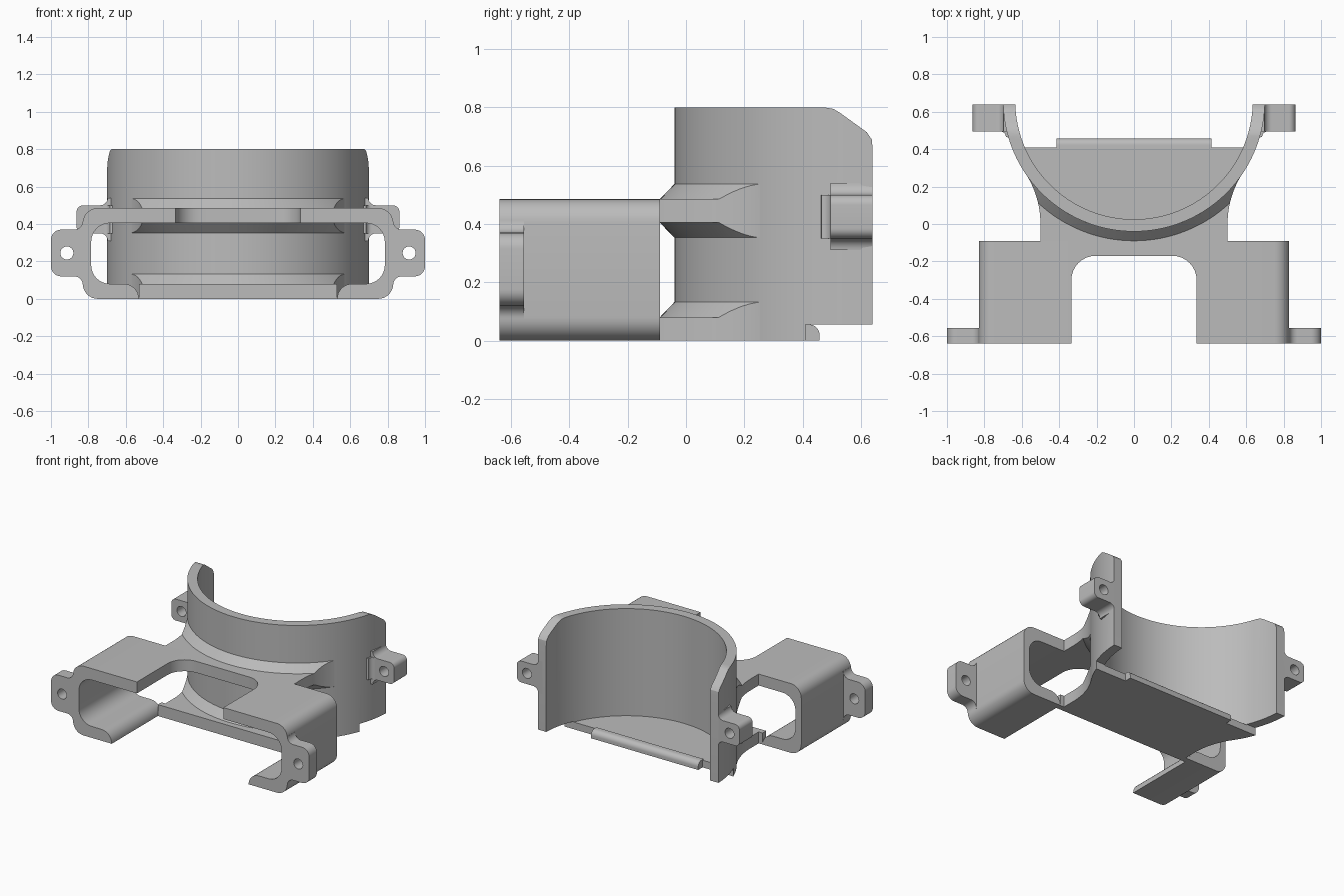
import bpy
import bmesh
from math import cos, sin, radians, asin, degrees

cube = bpy.data.objects.get("Cube")
if cube:
    bpy.data.objects.remove(cube, do_unlink=True)

grey = bpy.data.materials.new("light_grey_plastic")
grey.use_nodes = True
colour = (0.5, 0.5, 0.5, 1)
grey.diffuse_color = colour
grey.node_tree.nodes["Principled BSDF"].inputs["Base Color"].default_value = colour

CY = 0.66                 # y of the ring axis
R_OUT, R_IN = 0.70, 0.635
FRONT, BACK = -0.64, 0.64
NECK_Y = -0.09            # rear edge of the side channels
parts, cutters = [], []


def arc(cx, cy, r, a0, a1, n=8):
    return [(cx + r * cos(radians(a0 + (a1 - a0) * i / n)),
             cy + r * sin(radians(a0 + (a1 - a0) * i / n))) for i in range(n + 1)]


def add_object(name, bm, cutter=False):
    bmesh.ops.remove_doubles(bm, verts=bm.verts, dist=1e-5)
    bmesh.ops.recalc_face_normals(bm, faces=bm.faces)
    mesh = bpy.data.meshes.new(name)
    bm.to_mesh(mesh)
    bm.free()
    obj = bpy.data.objects.new(name, mesh)
    bpy.context.scene.collection.objects.link(obj)
    obj.hide_render = cutter
    (cutters if cutter else parts).append(obj)
    return obj


def prism(name, outline, axis, lo, hi, cutter=False):
    """Extrude a 2D outline along an axis."""
    place = {"x": lambda u, v, w: (w, u, v),
             "y": lambda u, v, w: (u, w, v),
             "z": lambda u, v, w: (u, v, w)}[axis]
    bm = bmesh.new()
    a, b = ([bm.verts.new(place(u, v, w)) for u, v in outline] for w in (lo, hi))
    bm.faces.new(a)
    bm.faces.new(b[::-1])
    for i in range(len(a)):
        j = (i + 1) % len(a)
        bm.faces.new((a[i], a[j], b[j], b[i]))
    return add_object(name, bm, cutter)


def revolve(name, profile, a0, a1, n=48):
    """Sweep a closed (radius, z) profile about the ring axis."""
    bm = bmesh.new()
    rows = []
    for i in range(n + 1):
        t = radians(a0 + (a1 - a0) * i / n)
        rows.append([bm.verts.new((r * cos(t), CY + r * sin(t), z)) for r, z in profile])
    for p, q in zip(rows, rows[1:]):
        for i in range(len(profile)):
            j = (i + 1) % len(profile)
            bm.faces.new((p[i], p[j], q[j], q[i]))
    bm.faces.new(rows[0])
    bm.faces.new(rows[-1][::-1])
    return add_object(name, bm)


def boolean(obj, other, operation):
    mod = obj.modifiers.new("cut", "BOOLEAN")
    mod.operation, mod.object, mod.solver = operation, other, "EXACT"


def mirror(obj):
    obj.modifiers.new("mirror", "MIRROR").use_axis[0] = True


def both_sides(right_half):
    return right_half + [(-x, y) for x, y in reversed(right_half)]


# Half ring wall, trimmed by its side outline
lift = BACK - CY
ao, ai = degrees(asin(lift / R_OUT)), degrees(asin(lift / R_IN))
ring = prism("half_ring_wall",
             arc(0, CY, R_OUT, 180 - ao, 360 + ao, 72) + arc(0, CY, R_IN, 360 + ai, 180 - ai, 72),
             "z", -0.02, 0.82)
side = [(-0.2, 0), (0.41, 0), (0.41, 0.055), (0.7, 0.055), (0.7, 0.66), (BACK, 0.66),
        (0.637, 0.69), (0.62, 0.715), (0.53, 0.78), (0.505, 0.795), (0.475, 0.8), (-0.2, 0.8)]
boolean(ring, prism("ring_trim", side, "x", -1, 1, True), "INTERSECT")

# Floor inside the ring and its rounded rear lip
edge = degrees(asin((0.41 - CY) / 0.66))
prism("ring_floor", arc(0, CY, 0.66, 180 - edge, 360 + edge, 48), "z", 0, 0.05)
prism("floor_lip", [(0.40, 0), (0.458, 0)] + arc(0.423, 0.02, 0.035, 0, 90) + [(0.40, 0.055)],
      "x", -0.415, 0.415)

# Neck outlines: flared sides blending into the ring
flare = [(0.5, NECK_Y)] + arc(0.996, 0, 0.496, 180, 147, 12)
inside = arc(0, CY, 0.67, -36, -90, 24)
top_front = arc(0.205, -0.30, 0.13, 90, 0) + [(0.335, NECK_Y)]
prism("upper_bridge", both_sides(top_front + flare + inside[:-1] + [(0.001, CY - 0.67)]),
      "z", 0.405, 0.485)
low_front = [(0.53, -0.13), (0.53, NECK_Y)]
prism("lower_bridge", both_sides(low_front + flare + inside[:-1] + [(0.001, CY - 0.67)]),
      "z", 0, 0.08)

# Sloped collars where the bridges meet the ring
clip = prism("collar_trim", both_sides([(0.5, -0.2)] + flare[1:] + inside[:-1]
                                       + [(0.001, CY - 0.67)]), "z", -0.1, 0.9, True)
for name, z, d in (("upper_collar", 0.485, 1), ("under_collar", 0.405, -1),
                   ("lower_collar", 0.08, 1)):
    rise = z + 0.052 * d
    collar = revolve(name, [(0.68, z), (0.75, z), (R_OUT, rise), (0.68, rise)], 205, 335)
    boolean(collar, clip, "INTERSECT")

# Side channels with rounded corners and a tapering foot
channel = ([(0.335, 0.485)] + arc(0.75, 0.405, 0.08, 90, 0) + arc(0.75, 0.08, 0.08, 0, -90)
           + arc(0.61, 0, 0.08, 180, 90) + arc(0.685, 0.18, 0.1, -90, 0)
           + arc(0.685, 0.305, 0.1, 0, 90) + [(0.335, 0.405)])
mirror(prism("side_channel", channel, "y", FRONT, NECK_Y))


# Screw ears, front and rear
def ear(name, root, wall, tip, z0, z1, fillet, corner, y0, y1, hole_x):
    f, c = fillet, corner
    outline = ([(root, z1 + f)] + arc(wall + f, z1 + f, f, 180, 270)
               + arc(tip - c, z1 - c, c, 90, 0) + arc(tip - c, z0 + c, c, 0, -90)
               + arc(wall + f, z0 - f, f, 90, 180) + [(root, z0 - f)])
    obj = prism(name, outline, "y", y0, y1)
    hole = prism(name + "_hole", arc(hole_x, (z0 + z1) / 2, 0.035, 0, 345, 23),
                 "y", y0 - 0.1, y1 + 0.1, True)
    boolean(obj, hole, "DIFFERENCE")
    mirror(obj)


ear("front_ear", 0.80, 0.83, 1.0, 0.12, 0.37, 0.045, 0.055, FRONT, -0.555, 0.915)
ear("rear_ear", 0.665, 0.697, 0.863, 0.35, 0.5, 0.04, 0.035, 0.495, BACK, 0.785)
mirror(prism("rear_ear_fillet", [(0.65, 0.52), (0.65, 0.46)] + arc(0.715, 0.465, 0.03, 180, 90)
             + [(0.715, 0.52)], "z", 0.35, 0.5))

# Bake the modifiers, drop the cutters, then shade and colour
bpy.context.view_layer.update()
graph = bpy.context.evaluated_depsgraph_get()
baked = [(o, bpy.data.meshes.new_from_object(o.evaluated_get(graph))) for o in parts]
for obj, mesh in baked:
    obj.modifiers.clear()
    obj.data = mesh
    mesh.materials.clear()
    mesh.materials.append(grey)
    for face in mesh.polygons:
        face.material_index = 0
for obj in cutters:
    bpy.data.objects.remove(obj, do_unlink=True)
bpy.ops.object.select_all(action="DESELECT")
for obj in parts:
    obj.select_set(True)
bpy.context.view_layer.objects.active = parts[0]
bpy.ops.object.shade_smooth_by_angle(angle=radians(25))
